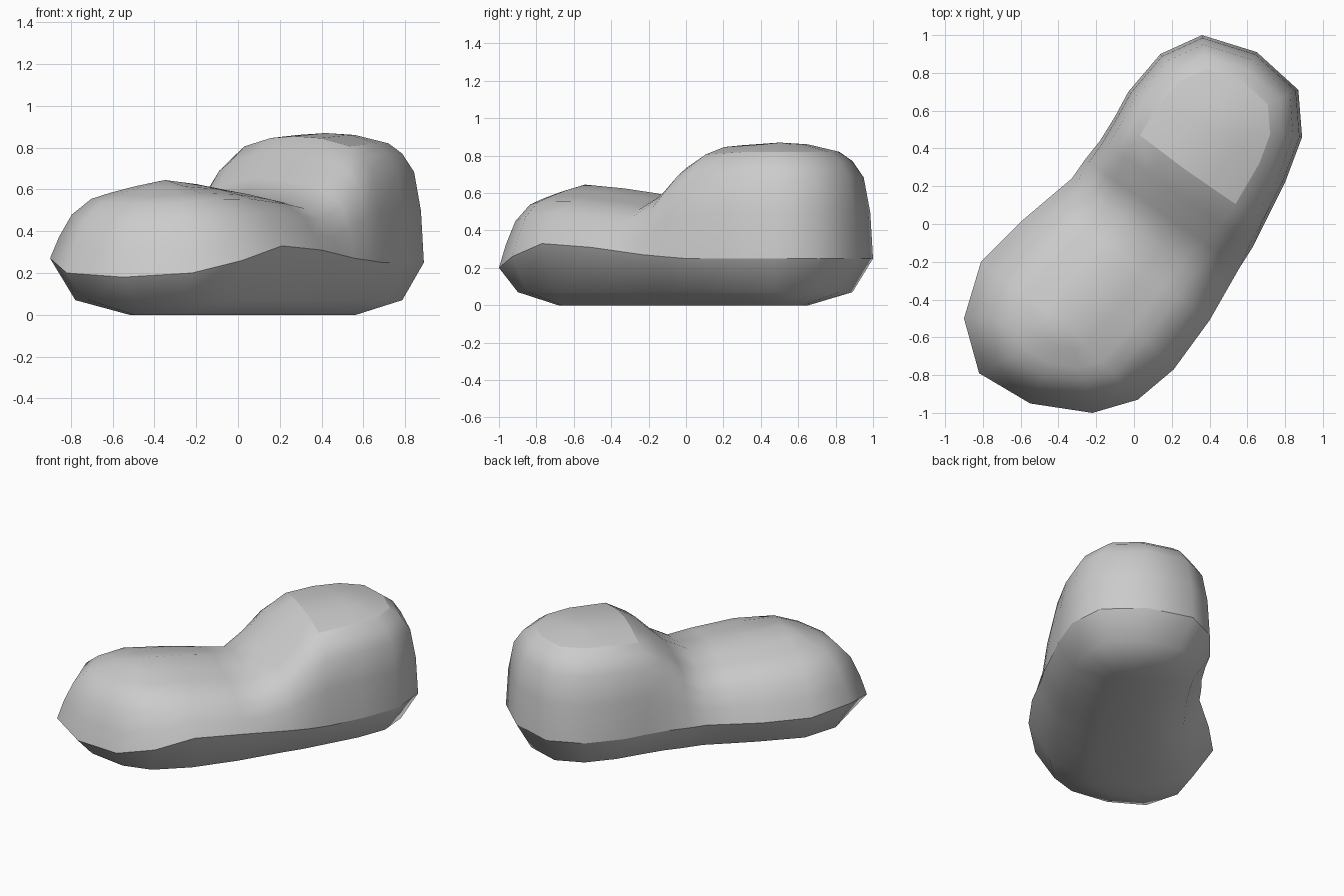
import bpy
import bmesh
import math
from mathutils import Vector

# Remove only the default cube
default_cube = bpy.data.objects.get("Cube")
if default_cube:
    bpy.data.objects.remove(default_cube, do_unlink=True)

# Plan outline of the boulder with the height of its widest rim: x, y, z
OUTLINE = [
    (-.9, -.5, .27), (-.82, -.79, .2), (-.55, -.95, .18), (-.22, -1, .2),
    (.02, -.93, .26), (.21, -.77, .33), (.4, -.51, .31), (.48, -.37, .29),
    (.56, -.23, .27), (.63, -.12, .26), (.69, 0, .25), (.8, .22, .25),
    (.89, .46, .25), (.87, .71, .25), (.65, .91, .25), (.36, 1, .25),
    (.14, .9, .25), (-.03, .7, .25), (-.1, .57, .25), (-.18, .44, .25),
    (-.26, .34, .25), (-.33, .24, .25), (-.46, .13, .25), (-.59, .02, .25),
    (-.81, -.2, .26),
]

# Ridge running from the low lobe to the tall lobe, with crest heights
LOW_CENTRE = Vector((-.35, -.54))
TALL_CENTRE = Vector((.42, .5))
CREST = {0: .645, .2: .625, .36: .6, .48: .575, .6: .66, .7: .78, .8: .855, 1: .87}

# Dome cross-sections: (inset towards the ridge, rise from rim to crest)
LOW_DOME = [(0, 0), (.08, .28), (.19, .56), (.36, .76), (.52, .835), (.74, .92), (1, 1)]
TALL_DOME = [(0, 0), (.03, .4), (.1, .7), (.22, .84), (.36, .92), (.7, .985), (1, 1)]
TOP_EDGE_RING = 4

# Underside: (inset towards the ridge, height above the ground)
UNDERSIDE = [(.22, .07), (.69, 0), (1, 0)]


def ridge_knot(point):
    """Nearest ridge knot to a plan point."""
    axis = TALL_CENTRE - LOW_CENTRE
    along = (point - LOW_CENTRE).dot(axis) / axis.length_squared
    return min(CREST, key=lambda knot: abs(knot - along))


def tall_weight(knot):
    """Smooth blend from the low lobe to the tall lobe."""
    amount = min(max((knot - .4) / .4, 0), 1)
    return amount * amount * (3 - 2 * amount)


def bridge(bm, outer, inner, flip=False):
    """Join two closed rings with quads."""
    count = len(outer)
    for i in range(count):
        j = (i + 1) % count
        corners = [outer[i], outer[j], inner[j], inner[i]]
        bm.faces.new(corners[::-1] if flip else corners)


def sharpen(bm, first, second):
    """Mark the edge between two vertices as a crisp edge."""
    bm.edges.get((first, second)).smooth = False


def make_material(name, colour):
    material = bpy.data.materials.new(name)
    material.use_nodes = True
    material.diffuse_color = colour
    shader = next(n for n in material.node_tree.nodes if n.type == "BSDF_PRINCIPLED")
    shader.inputs["Base Color"].default_value = colour
    return material


def build_boulder():
    bm = bmesh.new()
    plan = [(Vector((x, y)), z) for x, y, z in OUTLINE]
    knots = [ridge_knot(point) for point, rim in plan]
    spine = [LOW_CENTRE.lerp(TALL_CENTRE, knot) for knot in knots]

    # Domed upper surface
    rings = []
    for low, tall in zip(LOW_DOME, TALL_DOME):
        ring = []
        for (point, rim), knot, centre in zip(plan, knots, spine):
            inset, rise = Vector(low).lerp(Vector(tall), tall_weight(knot))
            spot = point.lerp(centre, inset)
            height = rim + (CREST[knot] - rim) * rise
            ring.append(bm.verts.new((spot.x, spot.y, height)))
        rings.append(ring)
    for outer, inner in zip(rings, rings[1:]):
        bridge(bm, outer, inner)

    # Tapered underside
    outer = rings[0]
    for inset, height in UNDERSIDE:
        ring = []
        for (point, rim), centre in zip(plan, spine):
            spot = point.lerp(centre, inset)
            ring.append(bm.verts.new((spot.x, spot.y, height)))
        bridge(bm, outer, ring, flip=True)
        outer = ring

    # Crisp rim all round, and crisp edges around the flat crown
    crown = rings[TOP_EDGE_RING]
    for i, knot in enumerate(knots):
        j = (i + 1) % len(knots)
        sharpen(bm, rings[0][i], rings[0][j])
        if min(knot, knots[j]) >= .8:
            sharpen(bm, crown[i], crown[j])
        if knot == .8:
            for lower, upper in zip(rings[TOP_EDGE_RING:], rings[TOP_EDGE_RING + 1:]):
                sharpen(bm, lower[i], upper[i])

    # Close the ridge and the base by welding the shared centre points
    bmesh.ops.remove_doubles(bm, verts=bm.verts[:], dist=.0005)
    bmesh.ops.recalc_face_normals(bm, faces=bm.faces[:])

    mesh = bpy.data.meshes.new("boulder")
    bm.to_mesh(mesh)
    bm.free()
    boulder = bpy.data.objects.new("boulder", mesh)
    bpy.context.collection.objects.link(boulder)
    return boulder


boulder = build_boulder()
boulder.data.materials.append(make_material("stone grey", (.6, .6, .6, 1)))

# Smooth stone that keeps its crisp edges
bpy.ops.object.select_all(action="DESELECT")
boulder.select_set(True)
bpy.context.view_layer.objects.active = boulder
bpy.ops.object.shade_smooth_by_angle(angle=math.radians(60), keep_sharp_edges=True)
